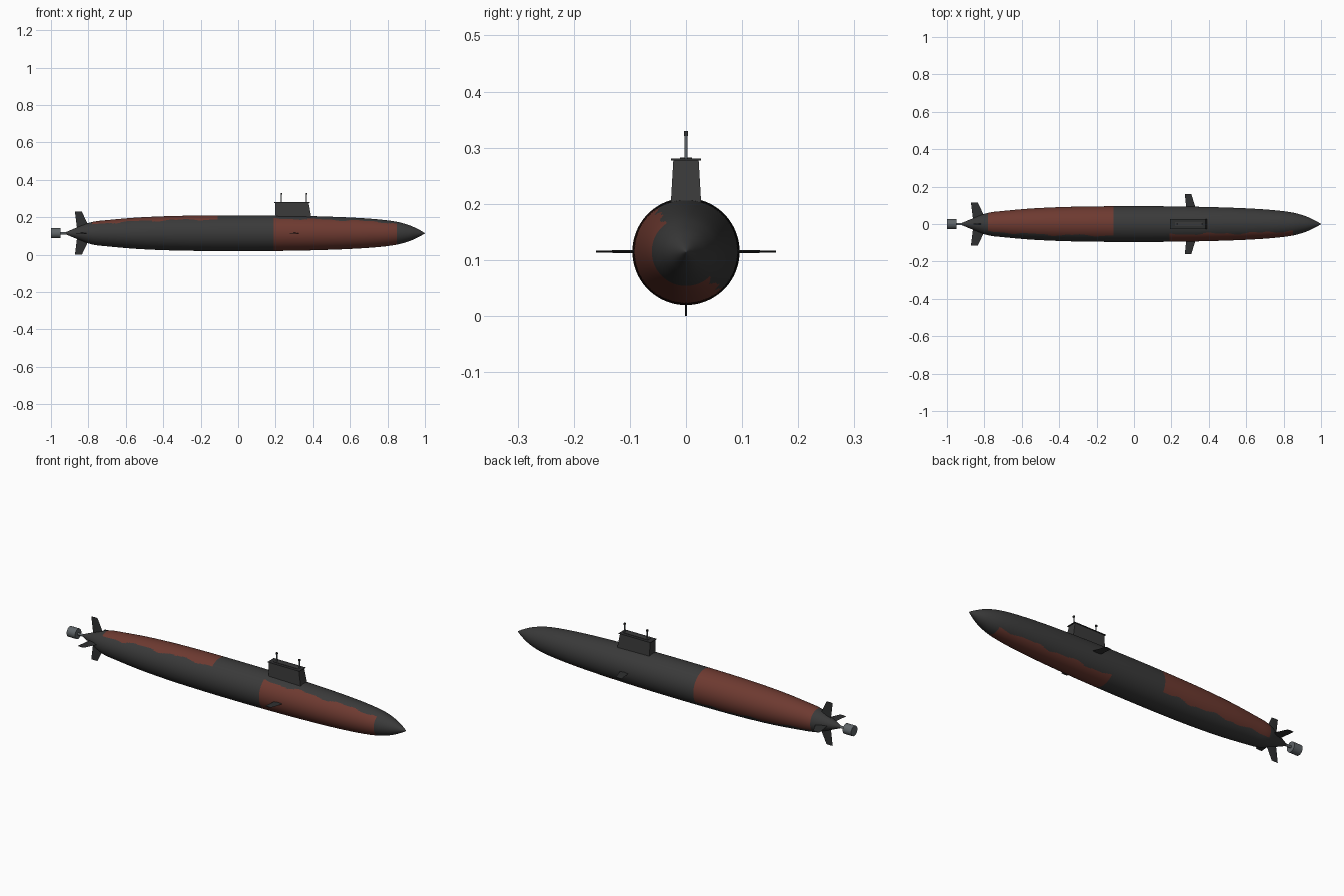
import bpy, bmesh, math

if "Cube" in bpy.data.objects:
    bpy.data.objects.remove(bpy.data.objects["Cube"])

ZC = 0.115  # height of the hull axis


def material(name, rgb):
    m = bpy.data.materials.new(name)
    m.diffuse_color = (*rgb, 1)
    m.use_nodes = True
    m.node_tree.nodes["Principled BSDF"].inputs["Base Color"].default_value = m.diffuse_color
    return m


HULL = material("charcoal hull", (0.042, 0.042, 0.042))
RED = material("rust red", (0.155, 0.042, 0.030))
DARK = material("dark fin", (0.028, 0.029, 0.030))
STEEL = material("steel grey", (0.115, 0.130, 0.140))


def finish(name, bm, mats):
    bmesh.ops.recalc_face_normals(bm, faces=bm.faces[:])
    me = bpy.data.meshes.new(name)
    bm.to_mesh(me)
    bm.free()
    ob = bpy.data.objects.new(name, me)
    bpy.context.collection.objects.link(ob)
    for m in mats:
        me.materials.append(m)
    bpy.ops.object.select_all(action='DESELECT')
    ob.select_set(True)
    bpy.context.view_layer.objects.active = ob
    bpy.ops.object.shade_smooth_by_angle(angle=math.radians(35))
    return ob


def prism(name, lower, upper, mat):
    """Solid between two matching point loops."""
    bm = bmesh.new()
    a = [bm.verts.new(p) for p in lower]
    b = [bm.verts.new(p) for p in upper]
    n = len(a)
    for i in range(n):
        j = (i + 1) % n
        bm.faces.new((a[i], a[j], b[j], b[i]))
    bm.faces.new(a[::-1])
    bm.faces.new(b)
    return finish(name, bm, [mat])


def rect(x0, x1, hy, z):
    return [(x0, -hy, z), (x1, -hy, z), (x1, hy, z), (x0, hy, z)]


def rod_x(name, x0, x1, r, mat, n=32):
    ring = [(r * math.cos(2 * math.pi * i / n), r * math.sin(2 * math.pi * i / n)) for i in range(n)]
    return prism(name, [(x0, y, ZC + z) for y, z in ring], [(x1, y, ZC + z) for y, z in ring], mat)


# Hull: revolved profile (x, radius)
PROFILE = [(-0.925, 0.004), (-0.85, 0.035), (-0.78, 0.060), (-0.70, 0.070), (-0.55, 0.083),
           (-0.38, 0.091), (-0.2, 0.0945), (0, 0.0955), (0.2, 0.0945), (0.4, 0.091),
           (0.6, 0.084), (0.75, 0.074), (0.85, 0.061), (0.92, 0.041), (0.97, 0.018), (0.998, 0.002)]


def radius(x):
    k = 0
    while k < len(PROFILE) - 2 and x > PROFILE[k + 1][0]:
        k += 1

    def slope(i):
        a, b = PROFILE[max(i - 1, 0)], PROFILE[min(i + 1, len(PROFILE) - 1)]
        return (b[1] - a[1]) / (b[0] - a[0])
    (x0, r0), (x1, r1) = PROFILE[k], PROFILE[k + 1]
    h = x1 - x0
    t = (x - x0) / h
    return ((2*t**3 - 3*t**2 + 1) * r0 + (t**3 - 2*t**2 + t) * h * slope(k)
            + (3*t**2 - 2*t**3) * r1 + (t**3 - t**2) * h * slope(k + 1))


def is_red(x, deg):
    """Two rust patches with wavy long edges; angle runs from +y towards +z."""
    wave = 3.5 * math.sin(26 * x) + 2 * math.sin(57 * x + 1)
    if 0.19 < x < 0.85:
        return 125 + wave < deg < 312 - wave
    if -0.78 < x < -0.11:
        return deg < 130 + wave or deg > 325 + wave
    return False


stations = []
breaks = [(-0.925, 12), (-0.78, 44), (-0.11, 12), (0.19, 44), (0.85, 18), (0.998, 0)]
for (a, n), (b, _) in zip(breaks, breaks[1:]):
    stations += [a + (b - a) * i / n for i in range(n)]
stations.append(0.998)
N = 180
bm = bmesh.new()
rings = []
for x in stations:
    r = radius(x)
    rings.append([bm.verts.new((x, r * math.cos(2 * math.pi * i / N), ZC + r * math.sin(2 * math.pi * i / N)))
                  for i in range(N)])
for k in range(len(rings) - 1):
    xm = (stations[k] + stations[k + 1]) / 2
    for i in range(N):
        j = (i + 1) % N
        f = bm.faces.new((rings[k][i], rings[k][j], rings[k + 1][j], rings[k + 1][i]))
        f.material_index = int(is_red(xm, (i + 0.5) * 360 / N))
tail_tip = bm.verts.new((-0.928, 0, ZC))
nose_tip = bm.verts.new((1.0, 0, ZC))
for i in range(N):
    j = (i + 1) % N
    bm.faces.new((tail_tip, rings[0][j], rings[0][i]))
    bm.faces.new((nose_tip, rings[-1][i], rings[-1][j]))
finish("hull", bm, [HULL, RED])

# Sail with thin cap and hatch plate
prism("sail", rect(0.20, 0.393, 0.028, 0.185), rect(0.197, 0.376, 0.0225, 0.279), HULL)
prism("sail_cap", rect(0.193, 0.382, 0.027, 0.2775), rect(0.193, 0.382, 0.027, 0.2805), DARK)
prism("sail_hatch", rect(0.22, 0.365, 0.011, 0.2805), rect(0.22, 0.365, 0.011, 0.2825), HULL)

# Masts with small heads
for label, x in (("rear", 0.230), ("front", 0.364)):
    ring = [(0.0028 * math.cos(math.pi * i / 6), 0.0028 * math.sin(math.pi * i / 6)) for i in range(12)]
    prism(label + "_mast", [(x + a, b, 0.275) for a, b in ring], [(x + a, b, 0.324) for a, b in ring], STEEL)
    prism(label + "_mast_head", rect(x - 0.004, x + 0.004, 0.004, 0.321),
          rect(x - 0.004, x + 0.004, 0.004, 0.330), DARK)


def fin(name, angle, root, tip, r0, r1, thick):
    """Swept diamond-section plane pointing out from the hull axis."""
    c, s = math.cos(angle), math.sin(angle)

    def section(x0, x1, r, t):
        xm = (x0 + x1) / 2
        return [(x, r * c - d * s, ZC + r * s + d * c)
                for x, d in ((x0, 0), (xm, -t), (x1, 0), (xm, t))]
    prism(name, section(*root, r0, thick), section(*tip, r1, thick * 0.6), DARK)


# Bow planes and tail cross
fin("left_bow_plane", 0, (0.28, 0.332), (0.272, 0.306), 0.08, 0.16, 0.003)
fin("right_bow_plane", math.pi, (0.28, 0.332), (0.272, 0.306), 0.08, 0.16, 0.003)
for i, label in enumerate(("left_stern_plane", "upper_rudder", "right_stern_plane", "lower_rudder")):
    fin(label, i * math.pi / 2, (-0.860, -0.79), (-0.872, -0.835), 0.02, 0.115, 0.003)

# Propulsor
rod_x("shaft", -0.96, -0.90, 0.0065, STEEL)
rod_x("propulsor", -1.0, -0.95, 0.027, STEEL)
